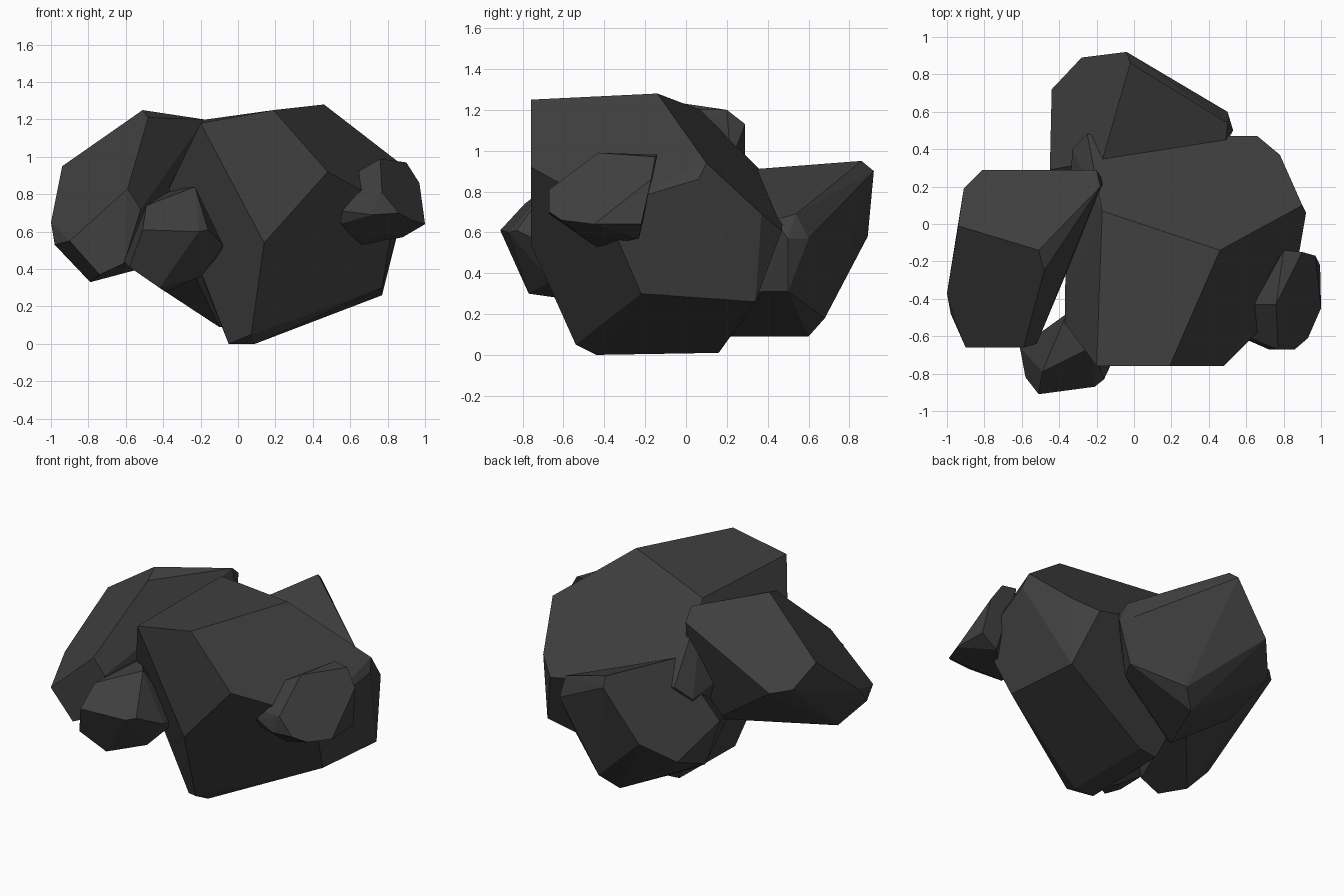
import bpy, bmesh, math

mat = bpy.data.materials.new("dark_stone")
mat.diffuse_color = (0.05, 0.05, 0.05, 1)


def chunk(name, corners):
    """Convex faceted boulder wrapped around a few corner points."""
    bm = bmesh.new()
    for c in corners:
        bm.verts.new(c)
    hull = bmesh.ops.convex_hull(bm, input=bm.verts[:])
    loose = {v for v in hull["geom_interior"] if isinstance(v, bmesh.types.BMVert)}
    bmesh.ops.delete(bm, geom=list(loose), context='VERTS')
    # merge nearly flat triangles into broad facets
    bmesh.ops.dissolve_limit(bm, angle_limit=math.radians(7),
                             verts=bm.verts[:], edges=bm.edges[:])
    bmesh.ops.recalc_face_normals(bm, faces=bm.faces[:])
    me = bpy.data.meshes.new(name)
    bm.to_mesh(me)
    bm.free()
    me.materials.append(mat)
    ob = bpy.data.objects.new(name, me)
    bpy.context.collection.objects.link(ob)
    return ob


# large central boulder
chunk("main_boulder", [
    (-.20, -.76, 1.18), (.19, -.76, 1.25), (.48, -.76, .92), (.14, -.76, .54),
    (.46, -.14, 1.28), (-.17, .07, 1.20), (.90, .10, .94), (.92, .06, .86),
    (.84, -.40, .72), (.78, .37, .69), (.66, .47, .61), (-.25, .48, .79),
    (-.33, .40, .70), (-.37, -.53, .83), (-.37, -.37, .84),
    (.77, -.22, .30), (.77, .34, .26), (.09, .16, .01), (.09, -.44, 0),
    (.07, -.54, .05), (-.05, -.44, 0), (-.05, .14, .01)])

# boulder leaning on the left
chunk("left_boulder", [
    (-.51, -.14, 1.25), (-.48, -.25, 1.21), (-.18, .20, 1.20), (-.20, .29, 1.13),
    (-.94, -.01, .95), (-.91, .19, .84), (-.81, .29, .825),
    (-1, -.37, .65), (-.98, -.48, .53), (-.90, -.66, .55), (-.59, -.66, .83),
    (-.52, -.64, .72), (-.61, -.66, .43), (-.74, -.66, .37), (-.79, -.45, .33),
    (-.58, -.45, .41), (-.16, .22, .95), (-.30, .12, .46)])

# wedge-shaped boulder at the back
chunk("back_boulder", [
    (-.02, .86, .95), (-.04, .92, .90), (-.28, .89, .58), (-.44, .72, .44),
    (-.17, .34, .91), (-.45, .29, .55), (-.42, .40, .30),
    (.50, .54, .69), (.50, .60, .57), (.53, .50, .57), (.49, .43, .66),
    (.45, .50, .31), (.38, .37, .31), (.06, .60, .09), (-.10, .22, .09),
    (.16, .68, .18), (-.25, -.10, .40), (0, .10, .60)])

# small stone in front of the gap
chunk("front_stone", [
    (-.51, -.91, .61), (-.21, -.87, .60), (-.16, -.83, .61), (-.49, -.79, .74),
    (-.31, -.68, .81), (-.23, -.66, .84), (-.08, -.66, .53), (-.20, -.66, .36),
    (-.38, -.63, .28), (-.42, -.77, .30), (-.58, -.82, .41), (-.61, -.66, .44),
    (-.36, -.48, .82), (-.25, -.40, .50), (-.08, -.50, .50)])

# small stone on the right
chunk("right_stone", [
    (.76, -.43, .99), (.80, -.14, .98), (.90, -.15, .97), (.97, -.17, .86),
    (.995, -.22, .64), (1, -.45, .64), (.93, -.61, .66), (.86, -.67, .70),
    (.77, -.67, .81), (.72, -.67, .69), (.63, -.61, .78), (.56, -.60, .71),
    (.54, -.55, .64), (.66, -.44, .53), (.64, -.43, .92), (.88, -.23, .57)])
